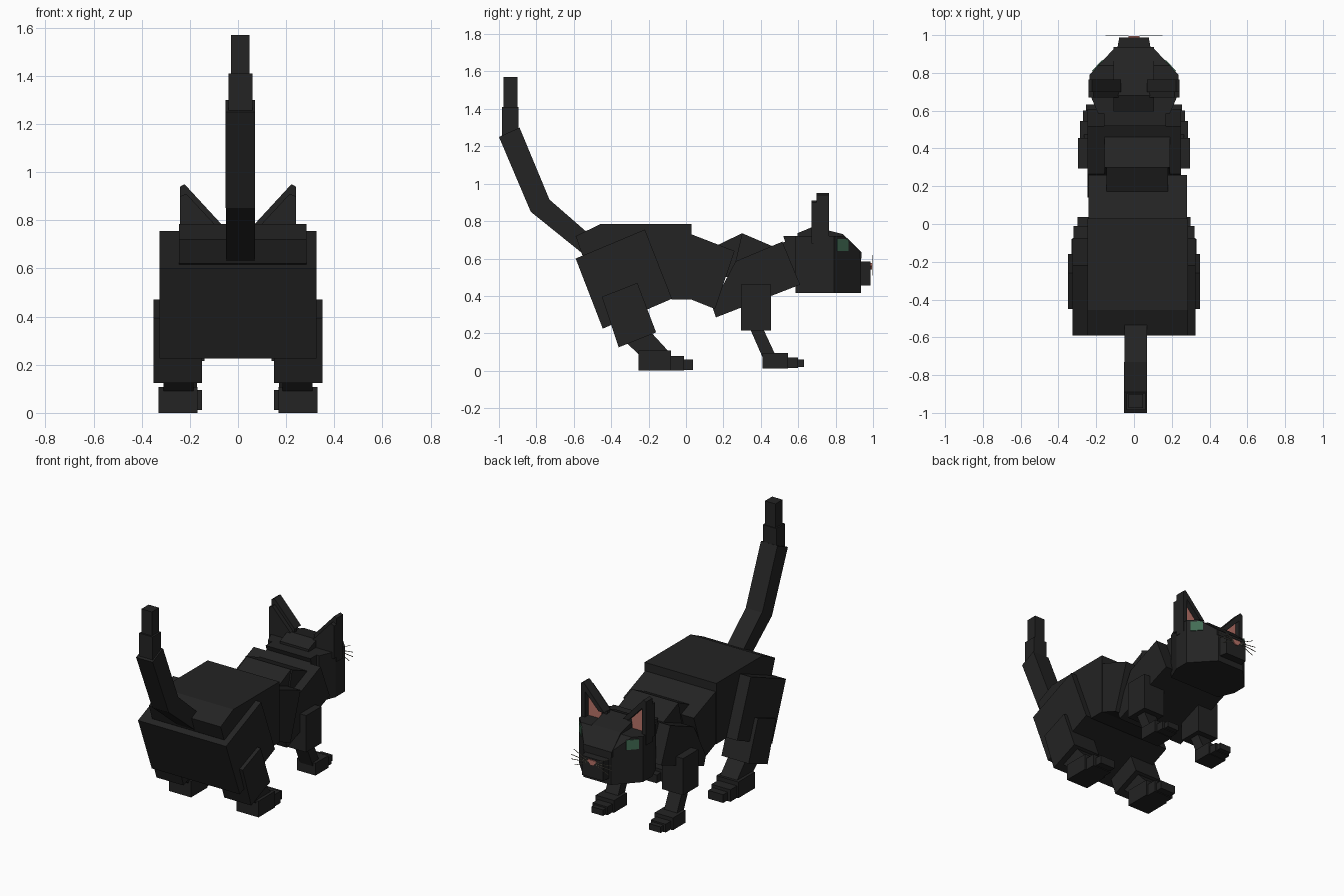
import bpy, bmesh, math
from mathutils import Vector


def material(name, rgb):
    m = bpy.data.materials.new(name)
    m.diffuse_color = (*rgb, 1)
    return m


FUR = material("black_fur", (0.017, 0.017, 0.017))
GREEN = material("eye_green", (0.055, 0.15, 0.09))
PINK = material("skin_pink", (0.48, 0.17, 0.14))
TAN = material("whisker_tan", (0.30, 0.28, 0.22))


def prism(name, pts, a, b, axis="X", mat=FUR, cuts=()):
    """Extrude a 2D outline from a to b along an axis, then trim by planes."""
    place = {"X": lambda p, t: (t, p[0], p[1]),
             "Y": lambda p, t: (p[0], t, p[1]),
             "Z": lambda p, t: (p[0], p[1], t)}[axis]
    bm = bmesh.new()
    lo = [bm.verts.new(place(p, a)) for p in pts]
    hi = [bm.verts.new(place(p, b)) for p in pts]
    bm.faces.new(lo)
    bm.faces.new(hi)
    n = len(pts)
    for i in range(n):
        j = (i + 1) % n
        bm.faces.new((lo[i], lo[j], hi[j], hi[i]))
    for co, no in cuts:
        geom = bm.verts[:] + bm.edges[:] + bm.faces[:]
        res = bmesh.ops.bisect_plane(bm, geom=geom, plane_co=co, plane_no=no, clear_outer=True)
        edges = [e for e in res["geom_cut"] if isinstance(e, bmesh.types.BMEdge)]
        bmesh.ops.contextual_create(bm, geom=edges)
    bmesh.ops.recalc_face_normals(bm, faces=bm.faces)
    me = bpy.data.meshes.new(name)
    bm.to_mesh(me)
    bm.free()
    me.materials.append(mat)
    ob = bpy.data.objects.new(name, me)
    bpy.context.collection.objects.link(ob)
    return ob


def box(name, x, y, z, mat=FUR):
    return prism(name, [(y[0], z[0]), (y[1], z[0]), (y[1], z[1]), (y[0], z[1])], *x, mat=mat)


# Torso
prism("hips", [(-0.59, 0.60), (-0.445, 0.225), (-0.075, 0.385), (-0.22, 0.755)], -0.325, 0.325)
prism("back", [(-0.455, 0.785), (-0.59, 0.72), (-0.555, 0.62), (-0.30, 0.45),
               (-0.07, 0.38), (0.03, 0.38), (0.03, 0.785)], -0.245, 0.285)
prism("waist", [(-0.05, 0.76), (0.26, 0.64), (0.155, 0.33), (0.03, 0.38), (-0.05, 0.40)], -0.24, 0.28)
prism("chest", [(0.16, 0.285), (0.61, 0.46), (0.515, 0.69), (0.265, 0.585), (0.14, 0.345)], -0.245, 0.25)
prism("shoulder_rear", [(0.165, 0.67), (0.30, 0.735), (0.32, 0.50), (0.20, 0.50)], -0.145, 0.18)
prism("shoulder_front", [(0.30, 0.735), (0.475, 0.66), (0.46, 0.50), (0.25, 0.52)], -0.155, 0.19)
prism("neck", [(0.45, 0.66), (0.53, 0.69), (0.52, 0.72), (0.72, 0.72), (0.72, 0.46),
               (0.58, 0.45)], -0.16, 0.17)

# Tail
prism("tail_base", [(-0.52, 0.60), (-0.83, 0.85), (-0.73, 0.915), (-0.46, 0.68)], -0.05, 0.07)
prism("tail_middle", [(-0.83, 0.85), (-1.0, 1.25), (-0.89, 1.30), (-0.73, 0.915)], -0.052, 0.07)
box("tail_upper", (-0.04, 0.06), (-0.985, -0.895), (1.24, 1.41))
box("tail_tip", (-0.03, 0.047), (-0.975, -0.90), (1.40, 1.57))

# Head
plan = [(0.19, 0.585), (0.235, 0.69), (0.235, 0.79), (0.10, 0.935)]
prism("head", plan + [(-x, y) for x, y in reversed(plan)], 0.415, 0.72, "Z",
      cuts=[((0, 0.84, 0.72), (0, 0.67, 0.75))])
prism("forehead", [(0.595, 0.60), (0.595, 0.735), (0.68, 0.77), (0.84, 0.73), (0.937, 0.635),
                   (0.937, 0.60)], -0.108, 0.105)
prism("muzzle", [(0.09, 0.92), (0.078, 0.987), (-0.078, 0.987), (-0.09, 0.92)], 0.455, 0.585, "Z")
prism("nose", [(-0.03, 0.575), (0.03, 0.575), (0.03, 0.56), (0.01, 0.54), (-0.01, 0.54),
               (-0.03, 0.56)], 0.985, 0.994, "Y", PINK)

outer = [(0.07, 0.785), (0.222, 0.95), (0.24, 0.94), (0.24, 0.65), (0.10, 0.65)]
inner = [(0.11, 0.785), (0.21, 0.89), (0.21, 0.70), (0.12, 0.70)]
for s, side in ((-1, "left"), (1, "right")):
    def span(a, b):
        return s * a, s * b

    def flip(pts):
        return [(s * x, z) for x, z in pts]

    # Ears: stepped back plates, a rim in strips and a sunken pink lining
    small = [(0.08, 0.765), (0.215, 0.91), (0.24, 0.90), (0.24, 0.68), (0.11, 0.68)]
    prism(side + "_ear_back", flip(small), 0.67, 0.70, "Y")
    prism(side + "_ear_plate", flip(outer), 0.698, 0.725, "Y")
    prism(side + "_ear_rim_inner", flip([outer[0], outer[1], inner[1], inner[0]]), 0.725, 0.765, "Y")
    prism(side + "_ear_rim_outer", flip([outer[1], outer[2], outer[3], inner[2], inner[1]]),
          0.725, 0.765, "Y")
    prism(side + "_ear_lining", flip(inner), 0.724, 0.73, "Y", PINK)

    # Eye plate on the slanted cheek
    a, b = Vector((0.235, 0.79)), Vector((0.10, 0.935))
    out = Vector((0.73, 0.68)) * 0.005
    p, q = a.lerp(b, 0.12), a.lerp(b, 0.52)
    prism(side + "_eye", flip([p - out * 0.5, q - out * 0.5, q + out, p + out]), 0.64, 0.705, "Z", GREEN)

    # Whiskers
    for i, (z0, x1, z1) in enumerate([(0.565, 0.13, 0.615), (0.56, 0.15, 0.575),
                                      (0.555, 0.15, 0.545), (0.55, 0.125, 0.51)]):
        prism(f"{side}_whisker_{i}", flip([(0.03, z0), (x1, z1), (x1, z1 + 0.003), (0.03, z0 + 0.004)]),
              0.995, 0.998, "Y", TAN)

    # Hind leg
    prism(side + "_thigh", [(-0.45, 0.395), (-0.26, 0.47), (-0.16, 0.205), (-0.36, 0.125)],
          *span(0.15, 0.35))
    prism(side + "_shin", [(-0.32, 0.15), (-0.20, 0.22), (-0.09, 0.10), (-0.20, 0.04)],
          *span(0.185, 0.31))
    box(side + "_hind_foot", span(0.168, 0.33), (-0.255, -0.08), (0, 0.108))
    box(side + "_hind_toes", span(0.18, 0.32), (-0.085, -0.01), (0, 0.08))
    box(side + "_hind_toe_tips", span(0.19, 0.30), (-0.015, 0.037), (0.005, 0.06))

    # Front leg
    box(side + "_upper_front_leg", span(0.14, 0.297), (0.295, 0.455), (0.215, 0.46))
    prism(side + "_lower_front_leg", [(0.34, 0.23), (0.41, 0.23), (0.48, 0.08), (0.41, 0.07)],
          *span(0.17, 0.265))
    box(side + "_front_paw", span(0.15, 0.285), (0.41, 0.545), (0.013, 0.095))
    box(side + "_front_toes", span(0.16, 0.27), (0.54, 0.60), (0.015, 0.07))
    box(side + "_front_toe_tips", span(0.17, 0.255), (0.595, 0.632), (0.02, 0.06))
